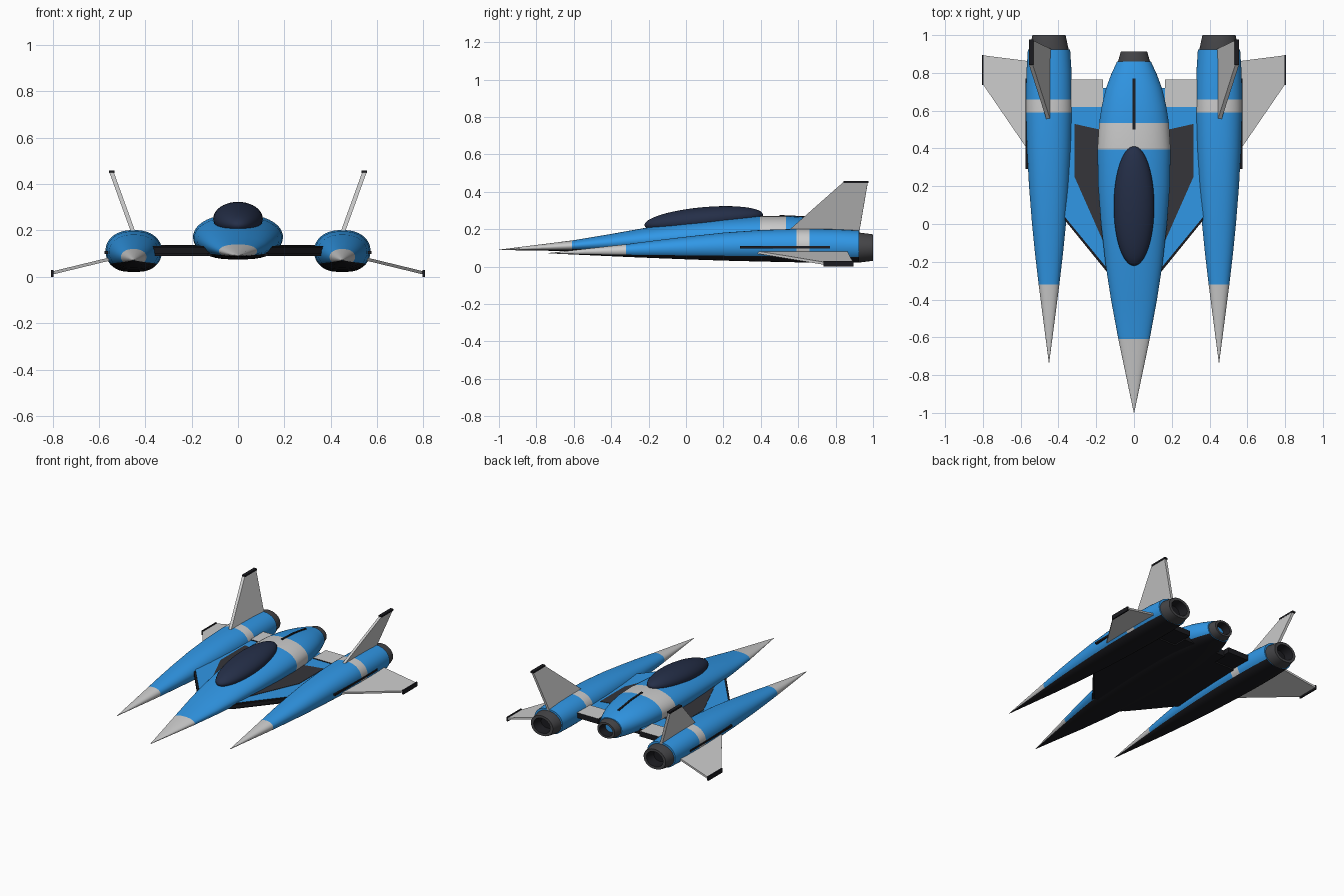
import bpy, bmesh, math
from mathutils import Vector, Matrix

if "Cube" in bpy.data.objects:
    bpy.data.objects.remove(bpy.data.objects["Cube"])


def material(name, r, g, b):
    m = bpy.data.materials.new(name)
    m.diffuse_color = (r, g, b, 1)
    m.use_nodes = True
    m.node_tree.nodes["Principled BSDF"].inputs["Base Color"].default_value = m.diffuse_color
    return m


BLUE = material("blue_paint", 0.03, 0.31, 0.79)
WHITE = material("pale_grey_paint", 0.68, 0.69, 0.71)
DARK = material("underside_black", 0.011, 0.011, 0.014)
PANEL = material("panel_charcoal", 0.035, 0.035, 0.042)
METAL = material("nozzle_metal", 0.06, 0.06, 0.065)
GLASS = material("canopy_glass", 0.018, 0.028, 0.065)


def finish(name, bm, mats, mirror=False, smooth=None):
    bmesh.ops.recalc_face_normals(bm, faces=bm.faces)
    me = bpy.data.meshes.new(name)
    bm.to_mesh(me)
    bm.free()
    for m in mats:
        me.materials.append(m)
    if smooth:
        me.shade_smooth()
        me.set_sharp_from_angle(angle=math.radians(smooth))
    ob = bpy.data.objects.new(name, me)
    bpy.context.collection.objects.link(ob)
    if mirror:
        ob.modifiers.new("mirror", 'MIRROR')
    return ob


def loft(name, cx, stations, mats, paint=None, mirror=False, low=0.7, n=40):
    """Skin rings along y; each station is (y, half width, top z, bottom z)."""
    bm = bmesh.new()
    rings = []
    for y, hw, top, bot in stations:
        zc = bot + (top - bot) * 0.5
        ring = []
        for j in range(n):
            a = 2 * math.pi * (j + 0.5) / n
            c, s = math.cos(a), math.sin(a)
            p = low if s < 0 else min(1, low + 0.15)
            x = math.copysign(abs(c) ** p, c) * hw
            ring.append(bm.verts.new((cx + x, y, zc + s * (top - zc))))
        rings.append(ring)
    for r0, r1, s0, s1 in zip(rings, rings[1:], stations, stations[1:]):
        for j in range(n):
            k = (j + 1) % n
            f = bm.faces.new((r0[j], r0[k], r1[k], r1[j]))
            if paint:
                f.material_index = paint((s0[0] + s1[0]) / 2, math.sin(2 * math.pi * (j + 1) / n))
    bm.faces.new(rings[0])
    bm.faces.new(rings[-1])
    bmesh.ops.remove_doubles(bm, verts=bm.verts, dist=0.00005)
    return finish(name, bm, mats, mirror, 35)


def slab(name, pts, offset, mat, under=None, mirror=True):
    """Flat plate from an outline, thickened along offset."""
    bm = bmesh.new()
    f = bm.faces.new([bm.verts.new(p) for p in pts])
    ext = bmesh.ops.extrude_face_region(bm, geom=[f])
    bmesh.ops.translate(bm, vec=Vector(offset),
                        verts=[v for v in ext['geom'] if isinstance(v, bmesh.types.BMVert)])
    bmesh.ops.recalc_face_normals(bm, faces=bm.faces)
    if under:
        for f in bm.faces:
            f.material_index = 0 if f.normal.z > 0.5 else 1
    return finish(name, bm, [mat] + ([under] if under else []), mirror)


def flat(pts, z):
    return [(x, y, z) for x, y in pts]


def livery(nose, band):
    def paint(y, s):
        if s < -0.6:
            return 2
        return 1 if y < nose or band[0] < y < band[1] else 0
    return paint


# Central fuselage
loft("fuselage", 0, [
    (-1.0, 0.001, 0.091, 0.089), (-0.61, 0.083, 0.14, 0.083), (-0.4, 0.122, 0.175, 0.08),
    (-0.22, 0.150, 0.207, 0.077), (0, 0.175, 0.238, 0.076), (0.2, 0.190, 0.259, 0.075),
    (0.395, 0.194, 0.27, 0.075), (0.535, 0.185, 0.271, 0.075), (0.63, 0.170, 0.265, 0.077),
    (0.72, 0.148, 0.253, 0.08), (0.79, 0.122, 0.24, 0.083), (0.86, 0.09, 0.223, 0.088)],
    [BLUE, WHITE, DARK], livery(-0.61, (0.395, 0.535)))

# Side engine nacelles
loft("nacelles", 0.45, [
    (-0.735, 0.001, 0.073, 0.071), (-0.32, 0.055, 0.12, 0.052), (-0.15, 0.075, 0.142, 0.045),
    (0, 0.090, 0.16, 0.039), (0.2, 0.106, 0.182, 0.032), (0.4, 0.117, 0.196, 0.027),
    (0.59, 0.122, 0.202, 0.023), (0.66, 0.122, 0.202, 0.022), (0.8, 0.120, 0.2, 0.021),
    (0.925, 0.112, 0.193, 0.022)],
    [BLUE, WHITE, DARK], livery(-0.32, (0.59, 0.66)), mirror=True)

# Hollow exhaust nozzles
def nozzle_paint(front):
    return lambda y, s: 1 if y < front else 0

def nozzle(name, cx, zc, y0, y1, w0, w1, h0, h1, mirror):
    prof = [(y0 - 0.02, w0, h0), (y0 + 0.01, w0, h0), (y1, w1, h1),
            (y1, w1 * 0.75, h1 * 0.75), (y1 - 0.06, w1 * 0.55, h1 * 0.55)]
    ob = loft(name, cx, [(y, w, zc + h, zc - h) for y, w, h in prof], [METAL, DARK],
              mirror=mirror, low=0.85, n=32)
    for p in ob.data.polygons:  # black throat
        c = p.center
        r = math.hypot((c.x - cx) / w1, (c.z - zc) / h1)
        if r < 0.72 and c.y > y1 - 0.07:
            p.material_index = 1

nozzle("nacelle_nozzles", 0.45, 0.102, 0.92, 1.0, 0.103, 0.088, 0.08, 0.071, True)
nozzle("fuselage_nozzle", 0, 0.155, 0.855, 0.912, 0.084, 0.07, 0.064, 0.055, False)

# Canopy bubble
bm = bmesh.new()
bmesh.ops.create_uvsphere(bm, u_segments=40, v_segments=24, radius=1, matrix=(
    Matrix.Translation((0, 0.095, 0.25)) @ Matrix.Rotation(0.09, 4, 'X')
    @ Matrix.Diagonal((0.107, 0.318, 0.068, 1))))
finish("canopy", bm, [GLASS], smooth=60)

# Inner wings with black leading edges and recessed panels
slab("inner_wings", flat([(0, -0.25), (0.13, -0.25), (0.36, 0.03), (0.42, 0.1), (0.42, 0.62),
                          (0.17, 0.62), (0.17, 0.72), (0, 0.72)], 0.09), (0, 0, 0.042), BLUE, DARK)
slab("wing_leading_edges", flat([(0.11, -0.295), (0.37, 0.025), (0.37, 0.06), (0.11, -0.25)], 0.1),
     (0, 0, 0.026), DARK)
slab("wing_panels", flat([(0.16, -0.10), (0.315, 0.25), (0.315, 0.53), (0.16, 0.495)], 0.12),
     (0, 0, 0.015), PANEL)
slab("wing_flaps", flat([(0.165, 0.62), (0.36, 0.62), (0.36, 0.765), (0.165, 0.765)], 0.1),
     (0, 0, 0.038), WHITE, DARK)

# Drooped outer fins with tip rails
slab("outer_fins", [(0.54, 0.36, 0.073), (0.80, 0.74, 0.01), (0.80, 0.893, 0.01), (0.54, 0.86, 0.073)],
     (0, 0, 0.014), WHITE)
slab("outer_fin_tips", flat([(0.796, 0.735), (0.806, 0.735), (0.806, 0.895), (0.796, 0.895)], 0),
     (0, 0, 0.03), DARK)

# Canted tail fins with tip caps
slab("tail_fins", [(0.436, 0.53, 0.175), (0.535, 0.84, 0.449), (0.535, 0.972, 0.449), (0.436, 0.925, 0.175)],
     (0.02, 0, 0.002), WHITE)
slab("tail_fin_caps", flat([(0.533, 0.842), (0.557, 0.842), (0.557, 0.977), (0.533, 0.977)], 0.447),
     (0, 0, 0.012), DARK)

# Black trim strips
slab("nacelle_side_strips", flat([(0.55, 0.29), (0.575, 0.29), (0.575, 0.77), (0.55, 0.77)], 0.098),
     (0, 0, 0.013), DARK)
slab("spine_strip", [(0, 0.5, 0.25), (0, 0.5, 0.276), (0, 0.63, 0.27), (0, 0.77, 0.25), (0, 0.77, 0.22)],
     (0.007, 0, 0), DARK)
